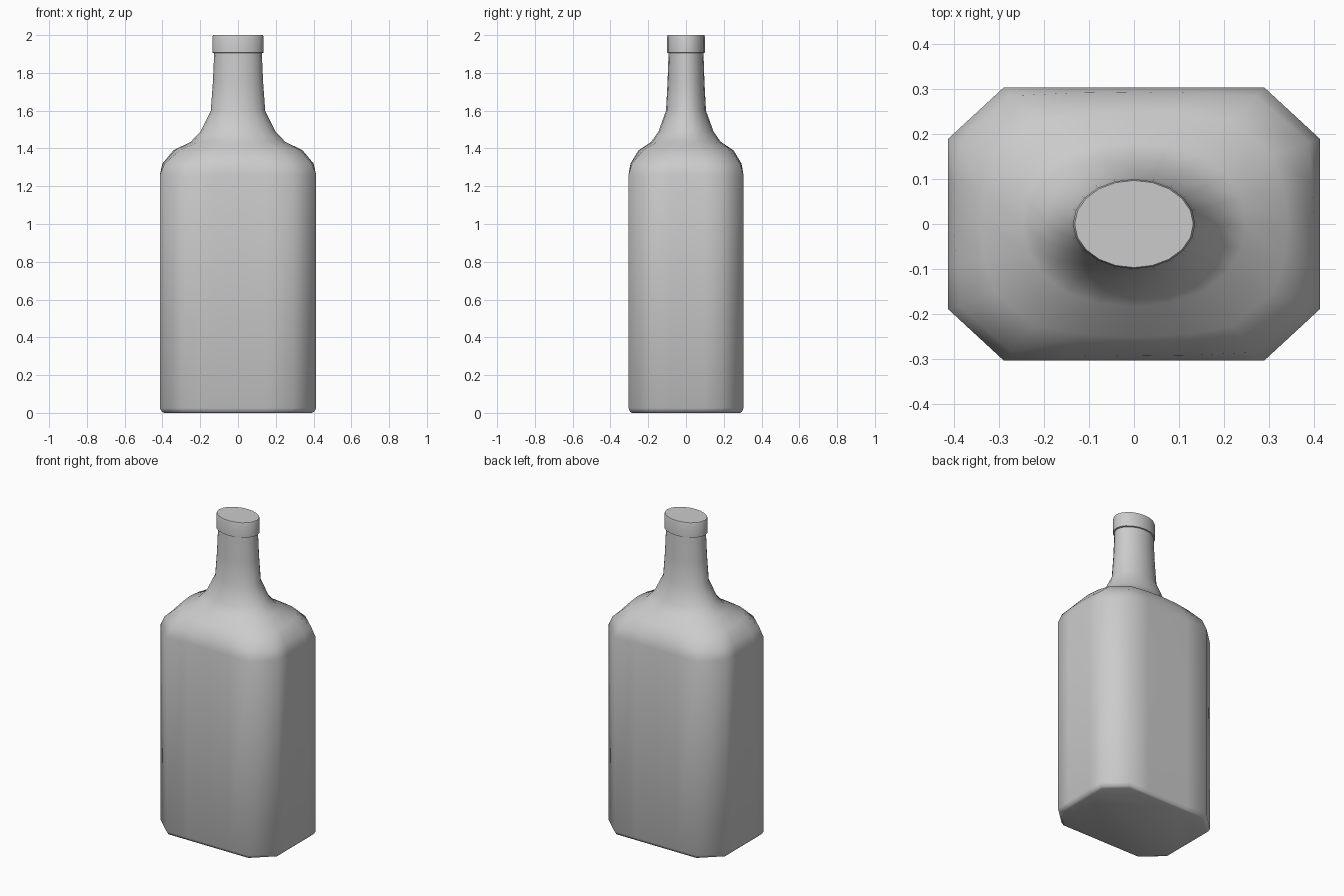
import bpy, bmesh, math

if "Cube" in bpy.data.objects:
    bpy.data.objects.remove(bpy.data.objects["Cube"])

RATIO = 0.735          # depth / width of the whole bottle
HALF_W, HALF_D = 0.414, 0.303

# Chamfered-rectangle outline, one quarter (unit scaled), then mirrored all round
quarter = [(1, 0), (1, 0.31), (1, 0.623), (0.70, 1), (0.35, 1), (0, 1)]
octagon = quarter + [(-x, y) for x, y in quarter[-2::-1]]
octagon += [(x, -y) for x, y in octagon[-2:0:-1]]
N = len(octagon)


def ring(bm, z, r, blend):
    """Ring of half-width r; blend 1 = chamfered rectangle, 0 = ellipse."""
    verts = []
    for i, (ox, oy) in enumerate(octagon):
        a = 2 * math.pi * i / N
        x = r * (blend * ox + (1 - blend) * math.cos(a))
        y = r * (blend * oy + (1 - blend) * math.sin(a)) * RATIO
        verts.append(bm.verts.new((x, y, z)))
    return verts


def loft(name, profile):
    bm = bmesh.new()
    rings = [ring(bm, *p) for p in profile]
    for a, b in zip(rings, rings[1:]):
        for i in range(N):
            j = (i + 1) % N
            bm.faces.new((a[i], a[j], b[j], b[i]))
    bm.faces.new(rings[0][::-1])
    bm.faces.new(rings[-1])
    bmesh.ops.recalc_face_normals(bm, faces=bm.faces)
    me = bpy.data.meshes.new(name)
    bm.to_mesh(me)
    bm.free()
    ob = bpy.data.objects.new(name, me)
    bpy.context.collection.objects.link(ob)
    bpy.ops.object.select_all(action='DESELECT')
    ob.select_set(True)
    bpy.context.view_layer.objects.active = ob
    bpy.ops.object.shade_smooth_by_angle(angle=math.radians(52))
    return ob


# Body, shoulder, neck and lip: (height, half width, squareness)
loft("bottle", [
    (0.00, 0.390, 1), (0.006, 0.403, 1), (0.025, HALF_W, 1),
    (1.26, HALF_W, 1),
    (1.32, 0.400, 0.85), (1.39, 0.342, 0.5), (1.435, 0.250, 0.1),
    (1.49, 0.198, 0), (1.60, 0.144, 0), (1.75, 0.133, 0),
    (1.905, 0.126, 0),
    (1.907, 0.136, 0), (1.99, 0.136, 0), (2.00, 0.132, 0),
])
